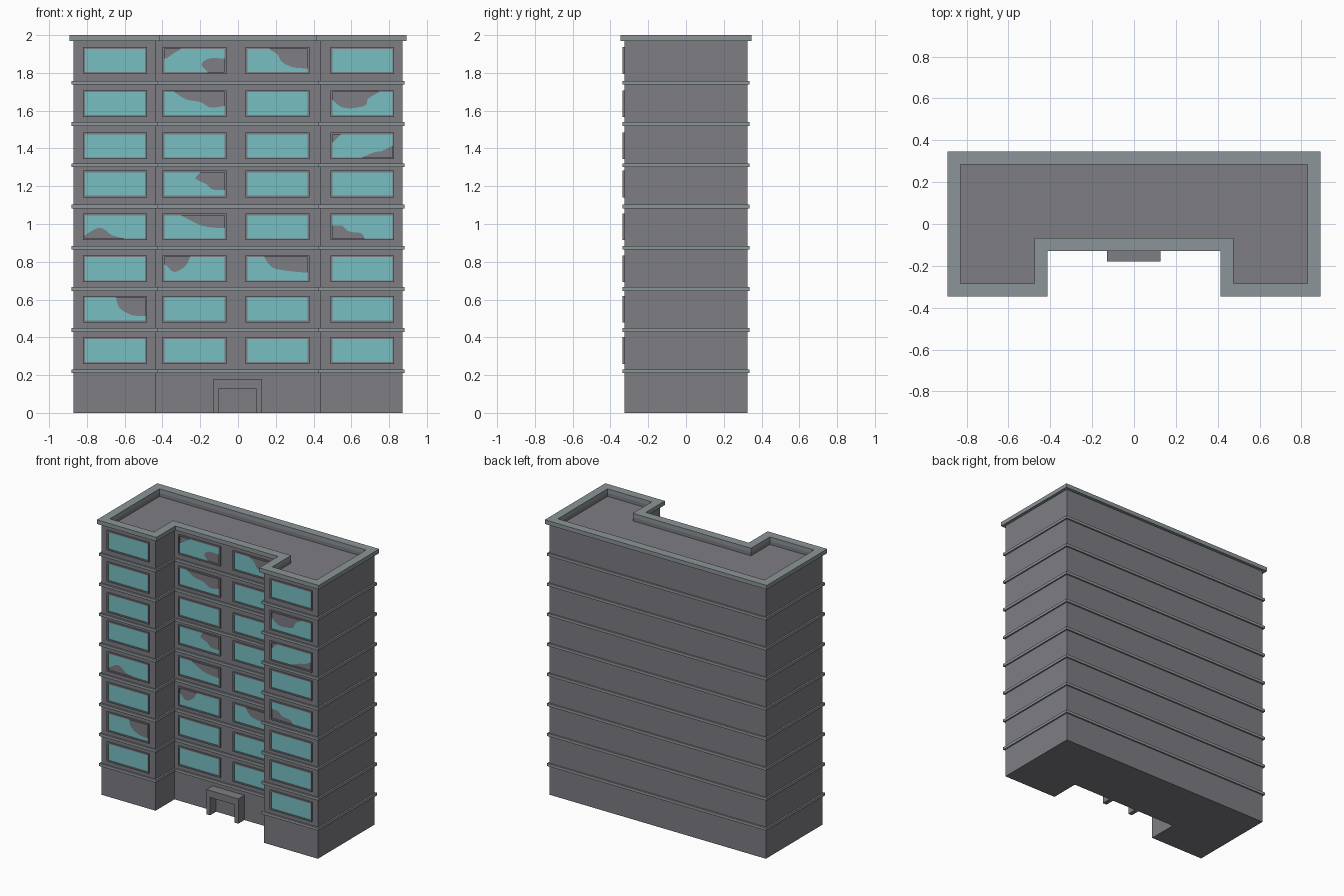
import bpy, bmesh
from mathutils import Vector

if "Cube" in bpy.data.objects:
    bpy.data.objects.remove(bpy.data.objects["Cube"])

WING_Y, BAY_Y = -0.325, -0.108          # front wall planes
COLS = [(-0.652, WING_Y), (-0.231, BAY_Y), (0.209, BAY_Y), (0.658, WING_Y)]
ROWS = [0.330, 0.549, 0.763, 0.985, 1.211, 1.414, 1.637, 1.866]
FW, FH, BORDER = 0.338, 0.142, 0.010     # window frame size

def material(name, r, g, b):
    m = bpy.data.materials.new(name)
    m.diffuse_color = (r, g, b, 1)
    m.use_nodes = True
    m.node_tree.nodes["Principled BSDF"].inputs["Base Color"].default_value = m.diffuse_color
    return m
wall = material("dark_wall", 0.205, 0.205, 0.228)
trim = material("pale_trim", 0.265, 0.30, 0.315)
glass = material("teal_glass", 0.185, 0.52, 0.545)

def finish(name, bm, mat, recalc=True):
    if recalc:
        bmesh.ops.recalc_face_normals(bm, faces=bm.faces)
    me = bpy.data.meshes.new(name)
    bm.to_mesh(me)
    bm.free()
    me.materials.append(mat)
    ob = bpy.data.objects.new(name, me)
    bpy.context.collection.objects.link(ob)
    return ob

def plan(o):
    """U-shaped footprint, grown outward by o."""
    half = [(0.435 - o, BAY_Y - o), (0.435 - o, WING_Y - o),
            (0.87 + o, WING_Y - o), (0.87 + o, 0.325 + o)]
    return half + [(-x, y) for x, y in reversed(half)]

def prism(bm, pts, z0, z1):
    lo = [bm.verts.new((x, y, z0)) for x, y in pts]
    hi = [bm.verts.new((x, y, z1)) for x, y in pts]
    bm.faces.new(lo[::-1])
    bm.faces.new(hi)
    for i in range(len(pts)):
        j = (i + 1) % len(pts)
        bm.faces.new((lo[i], lo[j], hi[j], hi[i]))

def ring(bm, outer, inner, place, d0, d1):
    """Closed band between two loops, extruded from d0 to d1."""
    loops = [[bm.verts.new(place(p, d)) for p in pts]
             for pts, d in ((outer, d0), (outer, d1), (inner, d1), (inner, d0))]
    n = len(outer)
    for k in range(4):
        a, b = loops[k], loops[(k + 1) % 4]
        for i in range(n):
            j = (i + 1) % n
            bm.faces.new((a[i], a[j], b[j], b[i]))

flat = lambda p, d: (p[0], p[1], d)
upright = lambda p, d: (p[0], d, p[1])

# Main block with the sunken roof deck
bm = bmesh.new()
prism(bm, plan(0), 0, 1.945)
finish("building_block", bm, wall)

# Roof parapet and its overhanging cap
bm = bmesh.new()
ring(bm, plan(0), plan(-0.04), flat, 1.945, 1.97)
finish("parapet_wall", bm, wall)
bm = bmesh.new()
ring(bm, plan(0.022), plan(-0.04), flat, 1.97, 2.0)
finish("parapet_cap", bm, trim)

# Floor ledges
bm = bmesh.new()
for i in range(8):
    z = 0.22 + 0.2182 * i
    ring(bm, plan(0.011), plan(-0.005), flat, z - 0.01, z + 0.01)
finish("floor_ledges", bm, trim)

# Window frames
def rect(cx, cz, w, h):
    return [(cx - w/2, cz - h/2), (cx + w/2, cz - h/2),
            (cx + w/2, cz + h/2), (cx - w/2, cz + h/2)]
PW, PH = FW - 2 * BORDER, FH - 2 * BORDER
bm = bmesh.new()
for cx, y in COLS:
    for cz in ROWS:
        ring(bm, rect(cx, cz, FW, FH), rect(cx, cz, PW, PH), upright, y + 0.003, y - 0.011)
finish("window_frames", bm, wall)

# Broken panes: each hole is a curve in pane units, its ends on the pane edge
broken = {}
def hole(col, row, *pts):
    broken.setdefault((col, row), []).append([Vector(p) for p in pts])
hole(1, 7, (.72, 0), (.62, .32), (.74, .58), (1, .58))
hole(1, 7, (.28, 1), (.14, .78), (.04, .6), (0, .58))
hole(2, 7, (1, .15), (.77, .2), (.58, .42), (.5, .75), (.36, 1))
hole(1, 6, (1, .4), (.77, .33), (.6, .57), (.37, .68), (.17, 1))
hole(3, 6, (.78, 1), (.6, .72), (.55, .43), (.32, .3), (.14, .37), (0, .68))
hole(3, 5, (.5, 0), (.7, .22), (.82, .27), (1, .5))
hole(3, 5, (.15, 1), (.07, .8), (0, .62))
hole(1, 4, (1, .25), (.8, .27), (.7, .5), (.52, .74), (.6, 1))
hole(0, 3, (0, .12), (.1, .3), (.22, .45), (.32, .4), (.46, .13), (.66, 0))
hole(1, 3, (1, .45), (.8, .47), (.6, .57), (.42, .8), (.27, 1))
hole(3, 3, (0, .55), (.16, .55), (.28, .3), (.48, .22), (.54, 0))
hole(1, 2, (.43, 1), (.35, .62), (.17, .36), (.04, .62), (0, .7))
hole(2, 2, (1, .33), (.7, .4), (.42, .55), (.28, 1))
hole(0, 1, (1, .2), (.78, .25), (.58, .55), (.52, 1))

def smooth(p, n=4):
    """Catmull-Rom curve through the points."""
    q = [p[0]] + p + [p[-1]]
    out = []
    for a, b, c, d in zip(q, q[1:], q[2:], q[3:]):
        for k in range(n):
            t = k / n
            v = (2*b + (c - a)*t + (2*a - 5*b + 4*c - d)*t*t + (3*b - a - 3*c + d)*t**3) / 2
            out.append(Vector((min(max(v.x, 0), 1), min(max(v.y, 0), 1))))
    return out + [p[-1]]

def edge_pos(p):
    """Distance round the pane edge, counter-clockwise from bottom left."""
    if p.y == 0: return p.x
    if p.x == 1: return 1 + p.y
    if p.y == 1: return 3 - p.x
    return 4 - p.y

CORNERS = [(0, 0), (1, 0), (1, 1), (0, 1)]
def pane_outline(holes):
    if not holes:
        return CORNERS
    out = []
    for i, h in enumerate(holes):
        out += smooth(h)
        s, e = edge_pos(h[-1]), edge_pos(holes[(i + 1) % len(holes)][0])
        if e < s:
            e += 4
        out += [CORNERS[k % 4] for k in range(8) if s < k < e]
    return out

bm = bmesh.new()
for c, (cx, y) in enumerate(COLS):
    for r, cz in enumerate(ROWS):
        pts = pane_outline(broken.get((c, r), []))
        bm.faces.new([bm.verts.new((cx + (u - .5) * PW, y - 0.005, cz + (v - .5) * PH))
                      for u, v in pts])
finish("window_panes", bm, glass, recalc=False)

# Entrance surround: one arch-shaped profile
arch = [(-.13, 0), (-.1, 0), (-.1, .13), (.095, .13), (.095, 0), (.127, 0), (.127, .18), (-.13, .18)]
bm = bmesh.new()
f = bm.faces.new([bm.verts.new((x, -0.178, z)) for x, z in arch])
ext = bmesh.ops.extrude_face_region(bm, geom=[f], use_keep_orig=True)
for v in ext["geom"]:
    if isinstance(v, bmesh.types.BMVert):
        v.co.y = BAY_Y + 0.003
finish("entrance_surround", bm, wall)
